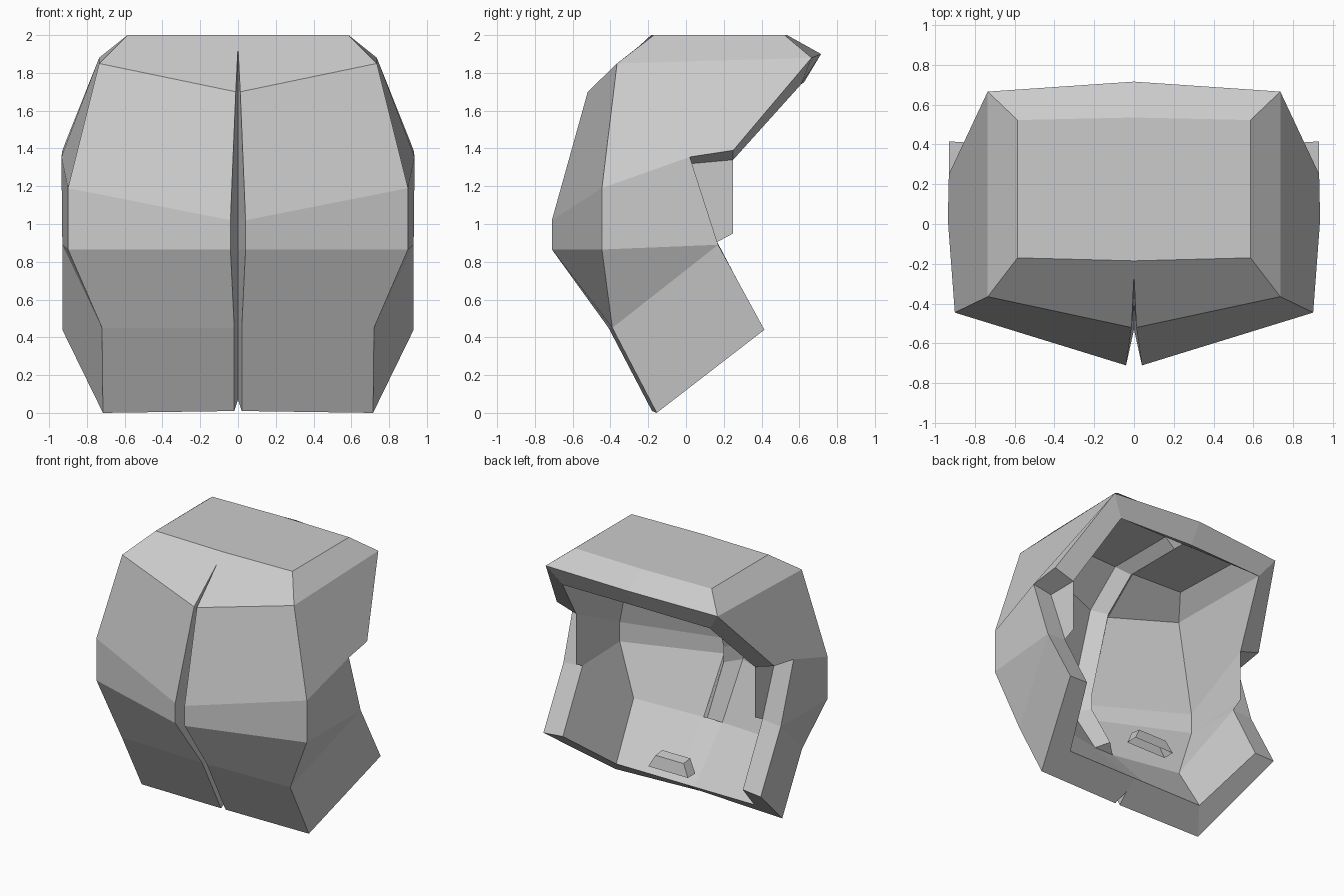
import bpy
import bmesh
from mathutils import Vector

cube = bpy.data.objects.get("Cube")
if cube:
    bpy.data.objects.remove(cube, do_unlink=True)

grey = bpy.data.materials.new("plain_grey")
grey.use_nodes = True
tone = (0.6, 0.6, 0.6, 1)
grey.diffuse_color = tone
grey.node_tree.nodes["Principled BSDF"].inputs["Base Color"].default_value = tone


def points(*coords):
    return [Vector(c) for c in coords]


def loft(col_a, col_b):
    """Quads between two columns of points."""
    return [[col_a[i], col_b[i], col_b[i + 1], col_a[i + 1]]
            for i in range(len(col_a) - 1)]


def build(name, polygons, mirrored=True):
    """Make one flat-shaded object from polygons, optionally mirrored over x."""
    bm = bmesh.new()
    sides = (1, -1) if mirrored else (1,)
    for sign in sides:
        for poly in polygons:
            corners = []
            for p in poly:
                if not corners or (p - corners[-1]).length > 0.001:
                    corners.append(p)
            if len(corners) > 2:
                bm.faces.new([bm.verts.new((p.x * sign, p.y, p.z)) for p in corners])
    bmesh.ops.remove_doubles(bm, verts=bm.verts[:], dist=0.001)
    bmesh.ops.recalc_face_normals(bm, faces=bm.faces[:])
    mesh = bpy.data.meshes.new(name)
    bm.to_mesh(mesh)
    bm.free()
    mesh.materials.append(grey)
    obj = bpy.data.objects.new(name, mesh)
    bpy.context.scene.collection.objects.link(obj)
    return obj


# Outer front plate: split edge and corner, listed from the top down
split = points((0, -0.25, 1.94), (0.012, -0.52, 1.7), (0.04, -0.71, 1.02),
               (0.04, -0.71, 0.865), (0.02, -0.41, 0.45), (0.02, -0.18, 0.01))
corner = points((0.585, -0.17, 2), (0.735, -0.365, 1.85), (0.9, -0.445, 1.19),
                (0.9, -0.445, 0.865), (0.72, -0.39, 0.45), (0.715, -0.155, 0))

# Bottom of the groove between the two front halves
depths = (0, 0.12, 0.18, 0.18, 0.1, 0.1)
groove = [Vector((0, p.y + d, p.z)) for p, d in zip(split, depths)]
groove[-1].z = 0.07

# Crown: front middle, back corner and back middle of the flat top
crown_front, crown_corner, crown_back = points((0, -0.185, 2), (0.585, 0.522, 2),
                                               (0, 0.535, 2))

# Back rim: outer and inner edge, from the top middle down the side
rim_mid, rim_top, brow, notch, cheek, jaw = points(
    (0, 0.715, 1.9), (0.735, 0.665, 1.88), (0.93, 0.25, 1.39),
    (0.935, 0.02, 1.355), (0.93, 0.17, 0.89), (0.93, 0.415, 0.44))
in_mid, in_top, in_jaw = points((0, 0.625, 1.75), (0.63, 0.61, 1.74), (0.77, 0.405, 0.45))

# Thin side guard standing inside the notch
guard_top, guard_bottom, guard_front, in_cheek = points(
    (0.765, 0.25, 1.34), (0.765, 0.25, 0.95), (0.785, 0.03, 1.32), (0.77, 0.165, 0.905))

# Lining: middle and corner columns, from the back of the ceiling down
middle = points((0, 0.44, 1.87), (0, -0.11, 1.87), (0, -0.38, 1.64), (0, -0.58, 1.02),
                (0, -0.58, 0.9), (0, -0.33, 0.505), (0, 0.01, 0.135))
lining = points((0.52, 0.44, 1.87), (0.5, -0.09, 1.87), (0.62, -0.25, 1.74),
                (0.77, -0.29, 1.07), (0.77, -0.29, 0.92), (0.63, -0.26, 0.53),
                (0.59, 0.01, 0.135))
ceiling, forehead, temple, side_high, side_low, crease, chin = lining

# Sharp ridge behind the groove, ending at the crease of the lining
half = Vector((0.08, 0, 0))
rises = points((0, 0, -0.07), (0, 0.08, -0.07), (0, 0.1, -0.05), (0, 0.12, 0),
               (0, 0.12, 0), (0, 0.07, 0.04))
root = [p + half for p in middle]
spine = [p + r for p, r in zip(middle, rises)]

front_faces = loft(groove, split) + loft(split[1:], corner[1:])
front_faces.append([crown_front, corner[0], corner[1], split[1], split[0]])

crown_faces = [
    [crown_front, corner[0], crown_corner, crown_back],
    [crown_back, crown_corner, rim_top, rim_mid],
    [corner[0], corner[1], rim_top, crown_corner],
]
side_faces = [
    [corner[1], corner[2], notch, brow, rim_top],
    [corner[2], corner[3], cheek, notch],
    [corner[3], corner[4], cheek],
    [corner[4], corner[5], jaw, cheek],
]
rim_faces = loft([rim_mid, rim_top, brow, notch, cheek, jaw, corner[5]],
                 [in_mid, in_top, guard_top, guard_front, in_cheek, in_jaw, chin])
rim_faces += [
    [guard_front, guard_top, guard_bottom, in_cheek],
    [corner[5], split[5], groove[5], middle[-1], root[-1], chin],
]
ridge_faces = loft(spine, root[:-1]) + [
    [middle[0], root[0], spine[0]],
    [middle[-2], root[-2], spine[-1]],
]
lining_faces = loft(root, lining) + [
    [middle[-2], root[-2], root[-1], middle[-1]],
    [middle[0], root[0], ceiling, in_top, in_mid],
    [forehead, temple, in_top, ceiling],
    [temple, side_high, guard_top, in_top],
    [side_high, side_low, guard_bottom, guard_top],
    [side_low, in_cheek, guard_bottom],
    [side_low, crease, in_cheek],
    [crease, chin, in_jaw, in_cheek],
]
build("mask_shell", front_faces + crown_faces + side_faces + rim_faces
      + ridge_faces + lining_faces)

# Small tapered mouthpiece, open underneath
base = points((0.17, 0.13, 0.31), (0.17, 0.22, 0.31), (-0.17, 0.22, 0.31), (-0.17, 0.13, 0.31))
top = points((0.12, 0.12, 0.41), (0.12, 0.2, 0.4), (-0.12, 0.2, 0.4), (-0.12, 0.12, 0.41))
build("mouthpiece", loft(base + base[:1], top + top[:1]) + [top], mirrored=False)
